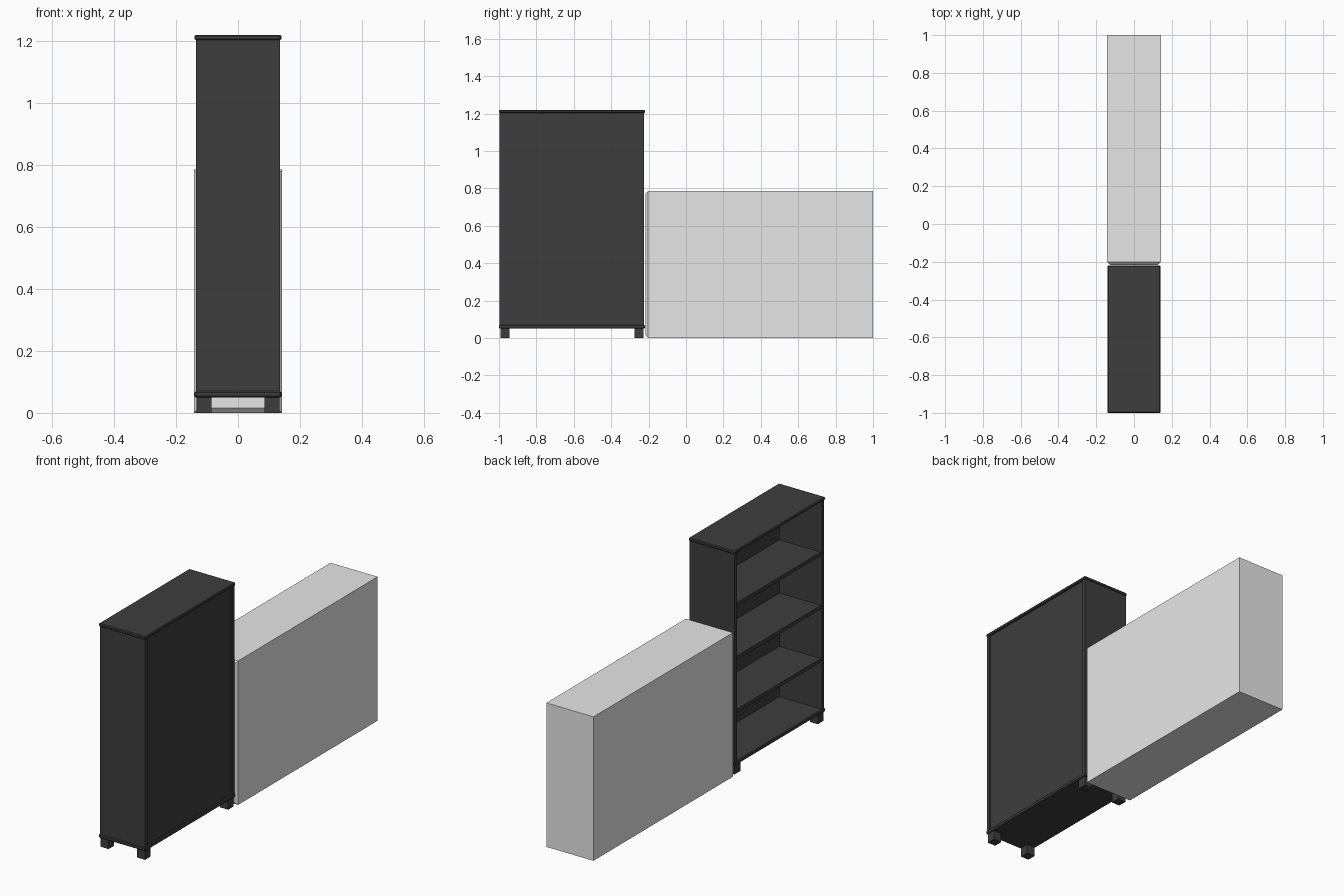
import bpy
import bmesh
from mathutils import Vector

old = bpy.data.objects.get("Cube")
if old:
    bpy.data.objects.remove(old, do_unlink=True)


def material(name, rgb):
    m = bpy.data.materials.new(name)
    m.use_nodes = True
    colour = (*rgb, 1.0)
    m.diffuse_color = colour
    m.node_tree.nodes["Principled BSDF"].inputs["Base Color"].default_value = colour
    return m


charcoal = material("charcoal", (0.047, 0.047, 0.047))
pale = material("pale_grey", (0.8, 0.8, 0.8))


def box(name, low, high, mat, bevel=0.0, front_only=False, inward=False):
    """Box between two corners, optionally with chamfered edges."""
    low, high = Vector(low), Vector(high)
    bm = bmesh.new()
    bmesh.ops.create_cube(bm, size=1)
    size, centre = high - low, (low + high) / 2
    for v in bm.verts:
        v.co = Vector(a * b for a, b in zip(v.co, size)) + centre
    if bevel:
        edges = [e for e in bm.edges
                 if not front_only or all(v.co.y < centre.y for v in e.verts)]
        bmesh.ops.bevel(bm, geom=edges, offset=bevel, segments=1,
                        affect='EDGES', profile=0.5)
    if inward:
        bmesh.ops.reverse_faces(bm, faces=bm.faces[:])
    mesh = bpy.data.meshes.new(name)
    bm.to_mesh(mesh)
    bm.free()
    mesh.materials.append(mat)
    obj = bpy.data.objects.new(name, mesh)
    bpy.context.collection.objects.link(obj)
    return obj


# Bookcase extents
half, near, far = 0.14, -1.0, -0.22
board, base, top = 0.02, 0.05, 1.22
side = half - 0.004
inner_near, inner_far = near + 0.004 + board, far - 0.004 - board

# Top and bottom slabs
box("top_slab", (-half, near, top - 0.017), (half, far, top), charcoal, 0.004)
box("bottom_slab", (-half, near, base), (half, far, base + board), charcoal, 0.004)

# End panels and recessed back panel
for name, y in (("front_end_panel", near + 0.004), ("rear_end_panel", inner_far)):
    box(name, (-side, y, base + board), (side, y + board, top - 0.017), charcoal)
box("back_panel", (side - 0.016, inner_near, base + board),
    (side - 0.006, inner_far, top - 0.017), charcoal)

# Three shelves open towards one side
for i in range(3):
    z = 0.345 + 0.29 * i
    box(f"shelf_{i + 1}", (-side + 0.006, inner_near, z - board),
        (side - 0.016, inner_far, z), charcoal)

# Square feet
for x in (-0.11, 0.11):
    for y in (-0.968, -0.252):
        box("foot", (x - 0.024, y - 0.024, 0), (x + 0.024, y + 0.024, base), charcoal)

# Long low block, chamfered at the end that meets the bookcase; shell faces inward
box("long_block", (-0.142, -0.217, 0), (0.142, 1.0, 0.785), pale,
    0.015, front_only=True, inward=True)
